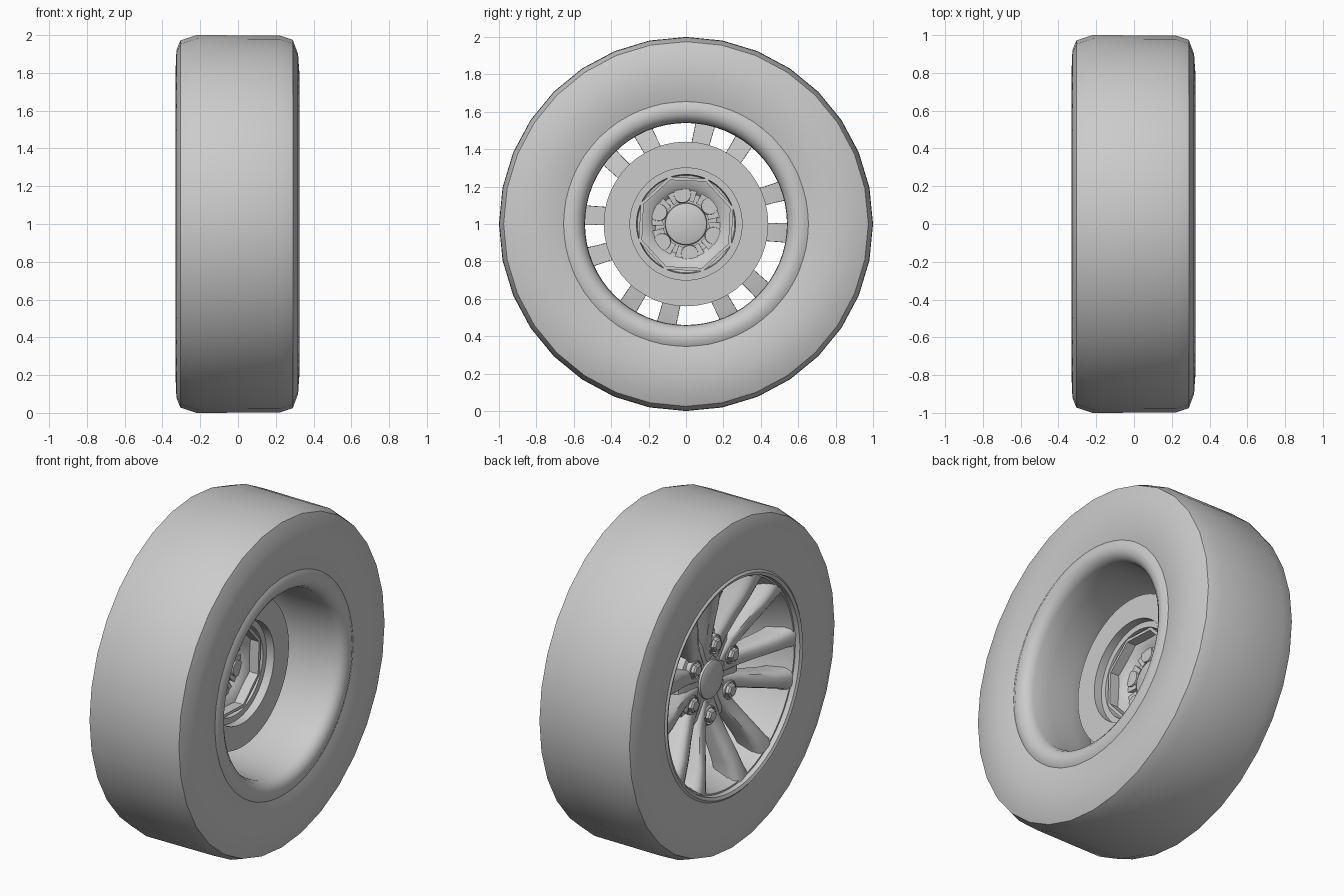
import bpy, bmesh
from math import sin, cos, pi, radians

if "Cube" in bpy.data.objects:
    bpy.data.objects.remove(bpy.data.objects["Cube"])


def finish(name, bm, angle=40):
    bmesh.ops.remove_doubles(bm, verts=bm.verts, dist=0.0001)
    bmesh.ops.recalc_face_normals(bm, faces=bm.faces)
    me = bpy.data.meshes.new(name)
    bm.to_mesh(me)
    bm.free()
    ob = bpy.data.objects.new(name, me)
    bpy.context.collection.objects.link(ob)
    bpy.ops.object.select_all(action='DESELECT')
    ob.select_set(True)
    bpy.context.view_layer.objects.active = ob
    bpy.ops.object.shade_smooth_by_angle(angle=radians(angle))
    return ob


def revolve(name, profile, n=48, closed=True, cy=0, cz=1, phase=0, angle=40):
    """Lathe an (x, radius) profile around an axis parallel to x."""
    bm = bmesh.new()
    rings = []
    for i in range(n):
        a = 2 * pi * i / n + phase
        rings.append([bm.verts.new((x, cy + r * cos(a), cz + r * sin(a))) for x, r in profile])
    m = len(profile)
    for i in range(n):
        p, q = rings[i], rings[(i + 1) % n]
        for j in range(m if closed else m - 1):
            k = (j + 1) % m
            if profile[j][1] + profile[k][1] > 0:
                bm.faces.new((p[j], p[k], q[k], q[j]))
    bmesh.ops.dissolve_degenerate(bm, dist=0.0001, edges=bm.edges)
    return finish(name, bm, angle)


# Tyre
revolve("tyre", [(.295, .62), (.318, .70), (.325, .80), (.318, .90), (.29, .975), (.22, .998),
                 (-.22, 1.0), (-.305, .972), (-.326, .92), (-.33, .83), (-.325, .72),
                 (-.315, .65), (-.25, .60), (.25, .60)], n=32)

# Rim barrel with rolled inner lip and thin outer lip
revolve("rim", [(.27, .665), (.305, .655), (.32, .625), (.315, .585), (.295, .556), (.26, .542),
                (.15, .54), (0, .54), (-.14, .56), (-.23, .598), (-.29, .612), (-.29, .622),
                (-.318, .625), (-.326, .643), (-.312, .66), (-.25, .655), (-.2, .60), (.2, .60)], n=64)

# Hub plate and stepped brake drum on the inner side
revolve("hub", [(-.16, 0), (-.16, .24), (-.145, .28), (-.09, .30), (-.03, .31), (-.02, .43),
                (-.01, .44), (.03, .44), (.03, .30), (-.02, .30), (-.02, .265),
                (-.08, .26), (-.09, .20), (-.13, .165), (-.13, 0)], closed=False)
revolve("hub_octagon", [(-.025, .268), (-.025, .25), (-.10, .25), (-.10, .268)], n=8, phase=radians(20))
revolve("axle_boss", [(-.14, .115), (-.11, .11), (-.105, .10), (-.105, 0)], closed=False)
revolve("centre_cap", [(-.15, .115), (-.172, .11), (-.18, .095), (-.18, 0)], closed=False)

# Paired spokes: each lofted from stations (radius, offset, front x, depth, half width)
stations = [(.12, .05, -.165, .05, .042), (.25, .066, -.185, .08, .045), (.36, .085, -.222, .11, .047),
            (.48, .105, -.266, .13, .05), (.56, .118, -.288, .14, .055), (.606, .128, -.296, .13, .068)]
bm = bmesh.new()
for k in range(6):
    a = radians(7 + 60 * k)
    for side in (-1, 1):
        loops = []
        for r, off, xf, d, w in stations:
            sec = [(-w, xf + d), (-w * 1.02, xf + d * .35), (-w * .8, xf + d * .08), (-w * .35, xf),
                   (w * .35, xf), (w * .8, xf + d * .08), (w * 1.02, xf + d * .35), (w, xf + d)]
            loop = []
            for t, x in sec:
                t += side * off
                loop.append(bm.verts.new((x, r * cos(a) - t * sin(a), 1 + r * sin(a) + t * cos(a))))
            loops.append(loop)
        for p, q in zip(loops, loops[1:]):
            for j in range(8):
                bm.faces.new((p[j], p[(j + 1) % 8], q[(j + 1) % 8], q[j]))
        bm.faces.new(loops[0])
        bm.faces.new(loops[-1])
finish("spokes", bm, 50)

# Wheel nuts in raised seats, with bosses showing on the inner side
for k in range(6):
    a = radians(37 + 60 * k)
    y, z = .205 * cos(a), 1 + .205 * sin(a)
    revolve("nut_seat", [(-.15, .058), (-.178, .056), (-.182, .05), (-.165, .045), (-.15, .045)],
            n=20, cy=y, cz=z)
    revolve("wheel_nut", [(-.15, .04), (-.192, .04), (-.20, .03), (-.20, 0)],
            n=6, closed=False, cy=y, cz=z, angle=25)
    revolve("nut_boss", [(-.14, .05), (-.105, .045), (-.105, 0)], n=16, closed=False,
            cy=1.0 * .16 * cos(a), cz=1 + .16 * sin(a))
